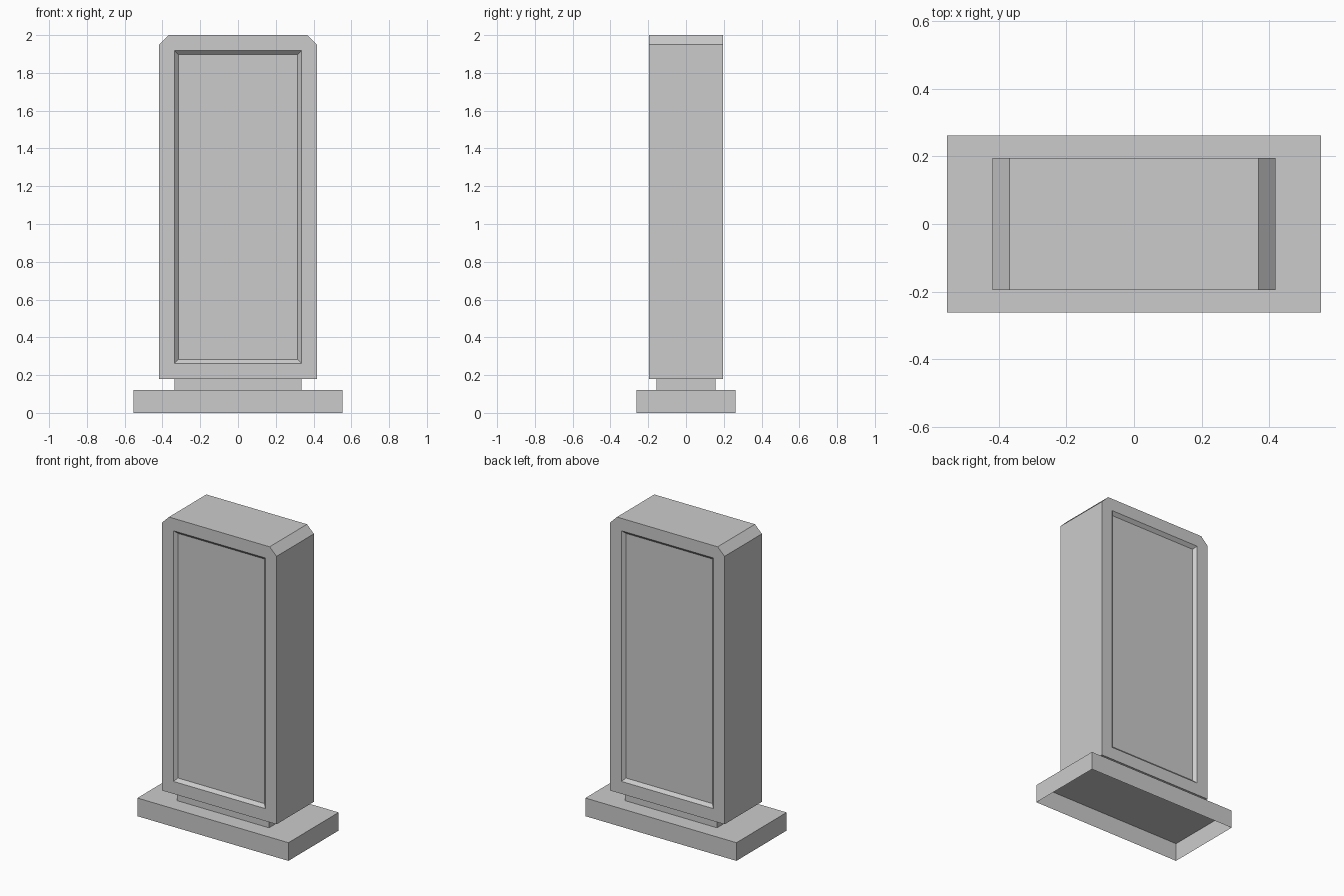
import bpy
import bmesh
from mathutils import Matrix, Vector

default_cube = bpy.data.objects.get("Cube")
if default_cube:
    bpy.data.objects.remove(default_cube, do_unlink=True)

# Single grey colour
GREY = (0.6, 0.6, 0.6, 1.0)
grey = bpy.data.materials.new("plain grey")
grey.use_nodes = True
grey.diffuse_color = GREY
grey.node_tree.nodes["Principled BSDF"].inputs["Base Color"].default_value = GREY


def box(half_x, half_y, bottom, top):
    """Upright box centred on the z axis."""
    bm = bmesh.new()
    bmesh.ops.create_cube(bm, size=1.0)
    size = Matrix.Diagonal((2 * half_x, 2 * half_y, top - bottom, 1))
    place = Matrix.Translation((0, 0, (bottom + top) / 2))
    bmesh.ops.transform(bm, matrix=place @ size, verts=bm.verts)
    bm.normal_update()
    return bm


def finish(bm, name):
    mesh = bpy.data.meshes.new(name)
    bm.to_mesh(mesh)
    bm.free()
    mesh.materials.append(grey)
    bpy.context.collection.objects.link(bpy.data.objects.new(name, mesh))


# Base slab, a shell open underneath
base = box(0.552, 0.262, 0, 0.12)
bmesh.ops.delete(base, geom=[f for f in base.faces if f.normal.z < -0.5], context='FACES')
finish(base, "base")

# Narrow neck between the base and the body
finish(box(0.336, 0.156, 0.12, 0.18), "neck")

# Body with a bevelled recessed panel on the front and the back
HALF_X, HALF_Y, TOP, CHAMFER = 0.418, 0.195, 2.0, 0.05
body = box(HALF_X, HALF_Y, 0.18, TOP)
panels = [f for f in body.faces if abs(f.normal.y) > 0.5]
for thickness, depth in ((0.082, 0), (0.02, -0.02)):
    bmesh.ops.inset_individual(body, faces=panels, thickness=thickness,
                               depth=depth, use_even_offset=True)

# Slanted cuts on the two upper side edges
for side in (-1, 1):
    cut = bmesh.ops.bisect_plane(
        body, geom=body.verts[:] + body.edges[:] + body.faces[:],
        plane_co=Vector((side * HALF_X, 0, TOP - CHAMFER)),
        plane_no=Vector((side, 0, 1)).normalized(), clear_outer=True)
    rim = [e for e in cut["geom_cut"] if isinstance(e, bmesh.types.BMEdge)]
    bmesh.ops.contextual_create(body, geom=rim)
bmesh.ops.recalc_face_normals(body, faces=body.faces)
finish(body, "body")
